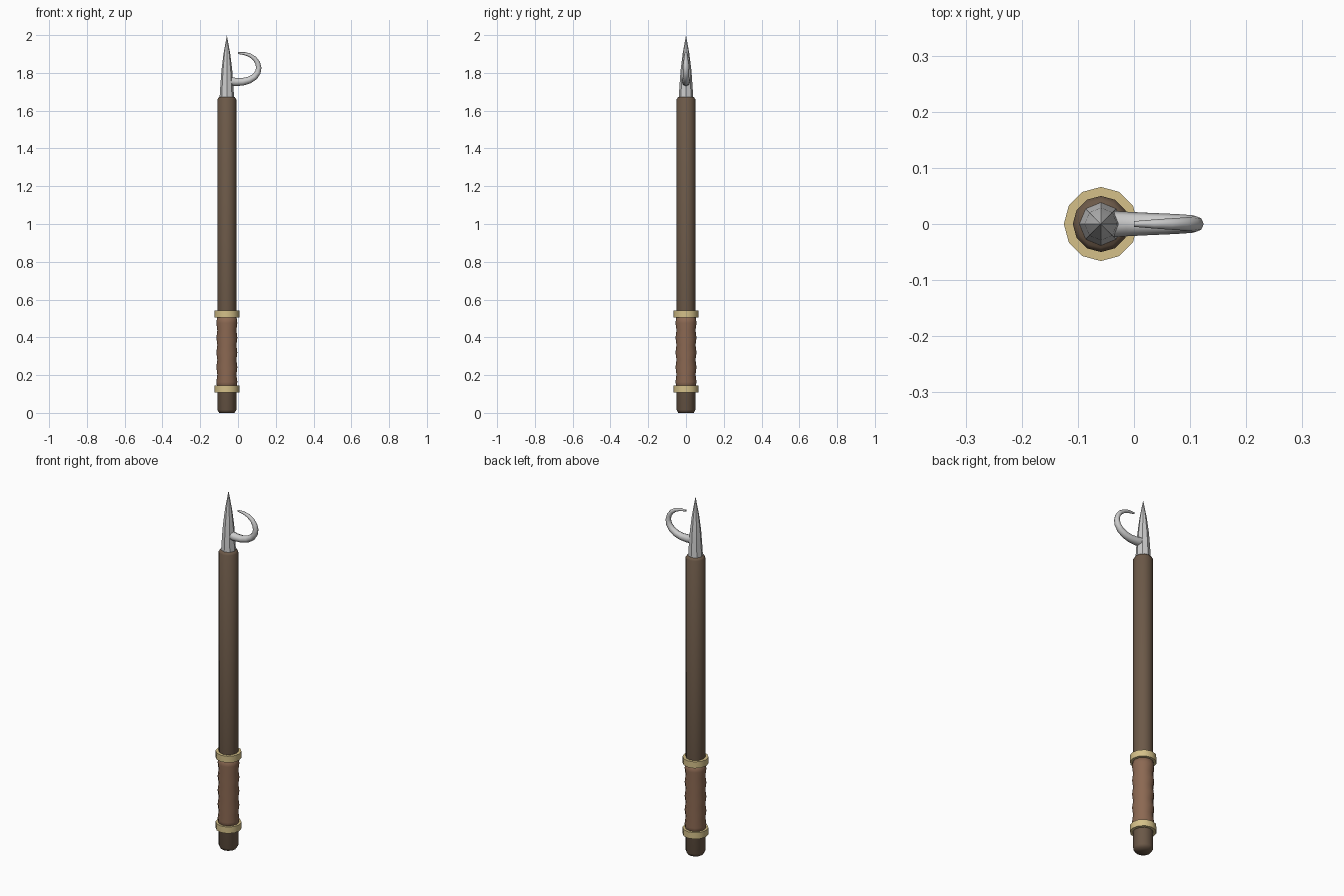
import bpy, bmesh, math

if "Cube" in bpy.data.objects:
    bpy.data.objects.remove(bpy.data.objects["Cube"])

AXIS_X = -0.059


def material(name, rgb):
    m = bpy.data.materials.new(name)
    m.diffuse_color = (*rgb, 1)
    m.use_nodes = True
    m.node_tree.nodes["Principled BSDF"].inputs["Base Color"].default_value = m.diffuse_color
    return m


def lathe(name, profile, sides, mat, closed=False, sharp=None):
    """Spin (radius, z) points about the pole axis; radius 0 makes a tip."""
    bm = bmesh.new()
    rings = []
    for r, z in profile:
        n = sides if r > 0 else 1
        rings.append([bm.verts.new((AXIS_X + r * math.cos(2 * math.pi * i / sides),
                                    r * math.sin(2 * math.pi * i / sides), z)) for i in range(n)])
    pairs = list(zip(rings, rings[1:]))
    if closed:
        pairs.append((rings[-1], rings[0]))
    for a, b in pairs:
        for i in range(sides):
            j = (i + 1) % sides
            if len(b) == 1:
                bm.faces.new((a[i], a[j], b[0]))
            else:
                bm.faces.new((a[i], a[j], b[j], b[i]))
    if not closed:
        for ring in (rings[0], rings[-1]):
            if len(ring) > 1:
                bm.faces.new(ring)
    bmesh.ops.recalc_face_normals(bm, faces=bm.faces)
    me = bpy.data.meshes.new(name)
    bm.to_mesh(me)
    bm.free()
    ob = bpy.data.objects.new(name, me)
    bpy.context.collection.objects.link(ob)
    me.materials.append(mat)
    smooth(ob, sharp)
    return ob


def smooth(ob, angle=None):
    bpy.ops.object.select_all(action='DESELECT')
    ob.select_set(True)
    bpy.context.view_layer.objects.active = ob
    if angle is None:
        bpy.ops.object.shade_smooth()
    else:
        bpy.ops.object.shade_smooth_by_angle(angle=math.radians(angle))


wood = material("wood", (0.15, 0.10, 0.065))
leather = material("leather", (0.26, 0.14, 0.085))
brass = material("brass", (0.66, 0.53, 0.25))
steel = material("steel", (0.55, 0.56, 0.58))

# Wooden pole with softened ends
lathe("pole", [(0.041, 0.0), (0.05, 0.016), (0.05, 1.66), (0.042, 1.672)], 12, wood)

# Leather grip with four waists
grip = []
for i in range(11):
    z = 0.125 + 0.39 * i / 10
    grip.append((0.0555 if i % 2 else 0.0505, z))
lathe("grip", grip, 12, leather)

# Brass collars above and below the grip
for label, z in (("lower_collar", 0.109), ("upper_collar", 0.506)):
    lathe(label, [(0.048, z), (0.066, z), (0.066, z + 0.036), (0.048, z + 0.036)],
          12, brass, closed=True, sharp=40)

# Eight-sided spike
lathe("spike", [(0.039, 1.66), (0.034, 1.74), (0.029, 1.81), (0.018, 1.90), (0, 2.0)],
      8, steel, sharp=40)

# Tapering hook: x, z, radius
path = [(-0.045, 1.757, .024), (-0.015, 1.752, .022), (0.025, 1.753, .020),
        (0.06, 1.762, .0185), (0.088, 1.779, .017), (0.105, 1.803, .0155),
        (0.110, 1.828, .0142), (0.104, 1.853, .013), (0.088, 1.876, .0115),
        (0.064, 1.893, .010), (0.035, 1.902, .008), (0.0, 1.905, .005)]
cu = bpy.data.curves.new("hook", 'CURVE')
cu.dimensions = '3D'
cu.bevel_depth = 1.0
cu.bevel_resolution = 2
cu.use_fill_caps = True
sp = cu.splines.new('POLY')
sp.points.add(len(path) - 1)
for p, (x, z, r) in zip(sp.points, path):
    p.co = (x, 0, z, 1)
    p.radius = r
hook = bpy.data.objects.new("hook", cu)
bpy.context.collection.objects.link(hook)
cu.materials.append(steel)
bpy.ops.object.select_all(action='DESELECT')
hook.select_set(True)
bpy.context.view_layer.objects.active = hook
bpy.ops.object.convert(target='MESH')
smooth(bpy.context.view_layer.objects.active, 50)
